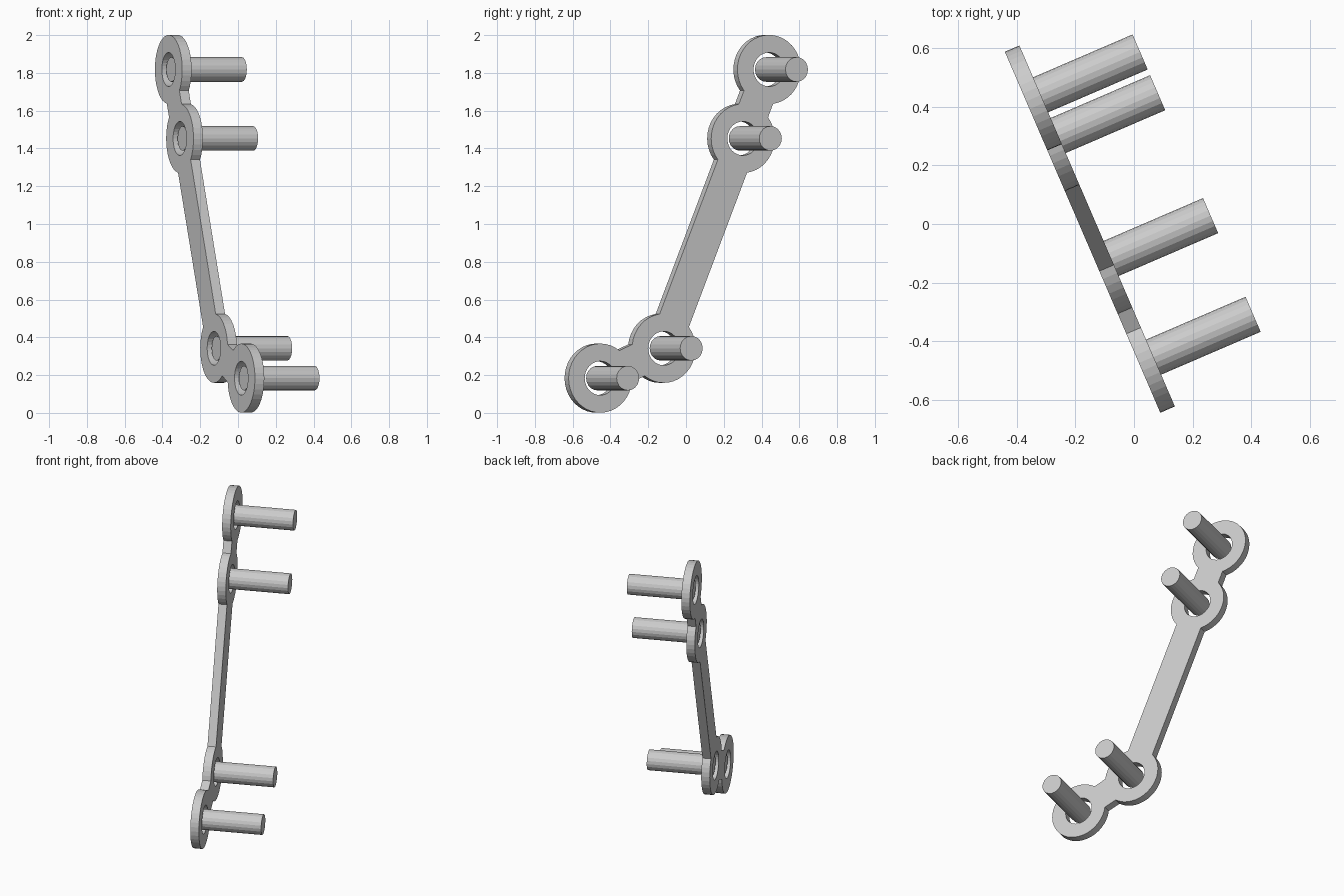
import bpy
import bmesh
from math import radians, asin, atan2, cos, sin, tau
from mathutils import Matrix, Vector

cube = bpy.data.objects.get("Cube")
if cube:
    bpy.data.objects.remove(cube, do_unlink=True)

# Plate layout: eyelet centres along the plate (width, height)
CENTRES = [Vector(p) for p in ((0.53, 1.818), (0.379, 1.453), (-0.077, 0.342), (-0.443, 0.184))]
RING_R, HOLE_R, BAR_HALF = 0.183, 0.09, 0.091
BACK, FRONT = -0.172, -0.118
SCREW_R, SCREW_START, SCREW_END = 0.065, -0.157, 0.251

# Upright plane turned about z; local z is the plate normal
u = Vector((-sin(radians(23.3)), cos(radians(23.3)), 0))
up = Vector((0, 0, 1))
PLANE = Matrix((u, up, u.cross(up))).transposed().to_4x4()


def arc(centre, radius, start, end, steps):
    return [centre + radius * Vector((cos(a), sin(a)))
            for a in (start + (end - start) * i / steps for i in range(steps + 1))]


def heading(a, b):
    d = b - a
    return atan2(d.y, d.x)


def plate_outline():
    """Walk down one side of the eyelet chain and back up the other."""
    half = asin(BAR_HALF / RING_R)
    walk = CENTRES + CENTRES[-2:0:-1]
    points = []
    for i, c in enumerate(walk):
        start = heading(c, walk[i - 1]) + half
        end = heading(c, walk[(i + 1) % len(walk)]) - half
        sweep = (end - start) % tau
        points += arc(c, RING_R, start, start + sweep, max(4, round(sweep / tau * 40)))
    return points


def add_spline(curve, points):
    spline = curve.splines.new('POLY')
    spline.points.add(len(points) - 1)
    for target, p in zip(spline.points, points):
        target.co = (p.x, p.y, 0, 1)
    spline.use_cyclic_u = True


# Bone plate: filled outline with four round holes
curve = bpy.data.curves.new("plate_profile", 'CURVE')
curve.dimensions = '2D'
curve.fill_mode = 'BOTH'
curve.extrude = (FRONT - BACK) / 2
add_spline(curve, plate_outline())
for c in CENTRES:
    add_spline(curve, arc(c, HOLE_R, 0, tau, 32)[:-1])
profile = bpy.data.objects.new("plate_profile", curve)
bpy.context.collection.objects.link(profile)
mesh = bpy.data.meshes.new_from_object(
    profile.evaluated_get(bpy.context.evaluated_depsgraph_get()))
bpy.data.objects.remove(profile, do_unlink=True)

bm = bmesh.new()
bm.from_mesh(mesh)
bmesh.ops.remove_doubles(bm, verts=bm.verts, dist=0.0001)
bmesh.ops.recalc_face_normals(bm, faces=bm.faces)
for face in bm.faces:
    face.smooth = False
bm.to_mesh(mesh)
bm.free()
plate = bpy.data.objects.new("plate", mesh)
plate.matrix_world = PLANE @ Matrix.Translation((0, 0, (BACK + FRONT) / 2))
bpy.context.collection.objects.link(plate)

# Pins standing in the eyelets
for name, c in zip(("top", "upper", "lower", "bottom"), CENTRES):
    bpy.ops.mesh.primitive_cylinder_add(vertices=20, radius=SCREW_R,
                                        depth=SCREW_END - SCREW_START)
    pin = bpy.context.object
    pin.name = name + "_pin"
    pin.matrix_world = PLANE @ Matrix.Translation((c.x, c.y, (SCREW_START + SCREW_END) / 2))
